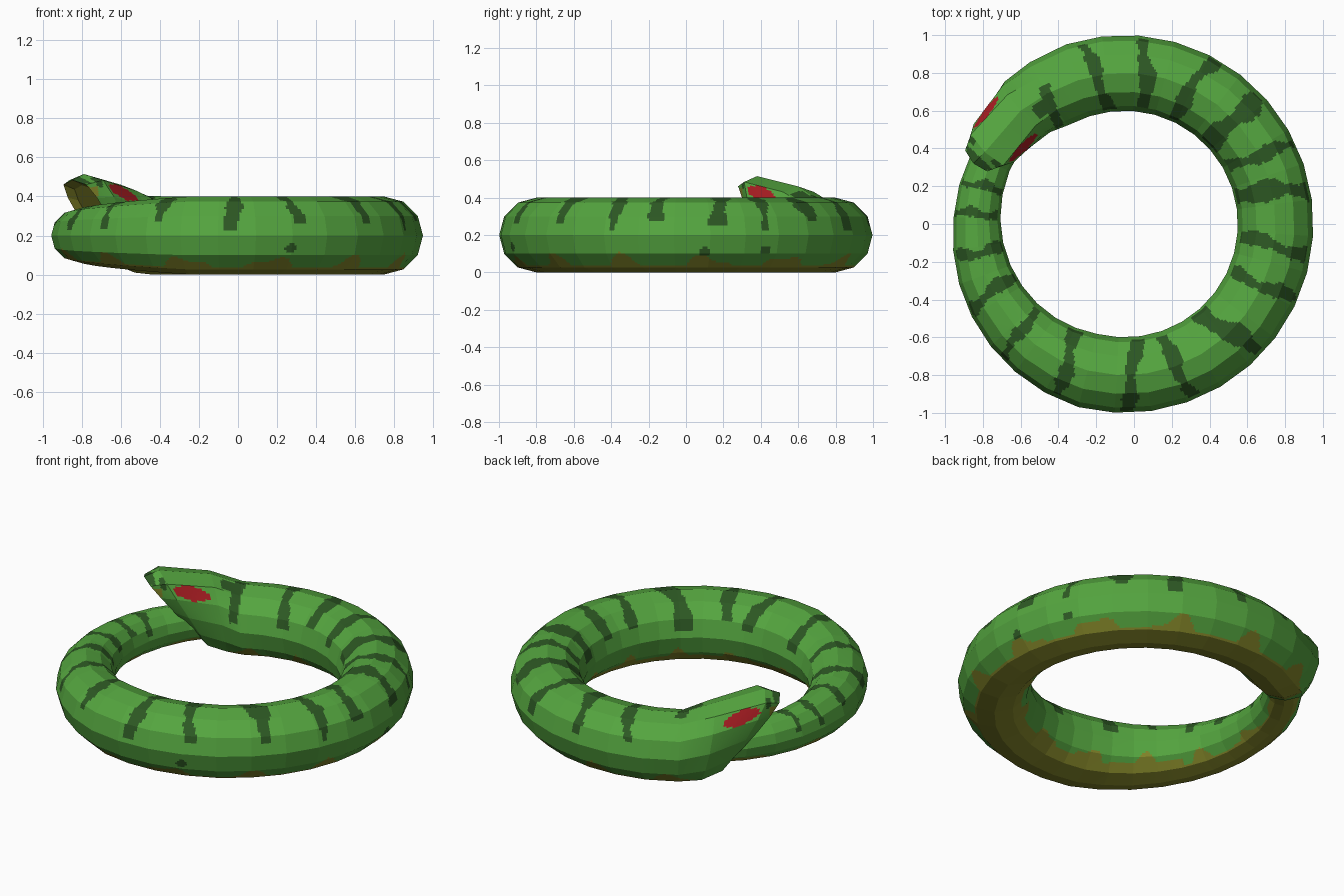
import bpy, bmesh, math
from mathutils import Vector

if "Cube" in bpy.data.objects:
    bpy.data.objects.remove(bpy.data.objects["Cube"])

SIDES = 12
CX = -0.05


def mat(name, col):
    m = bpy.data.materials.new(name)
    m.diffuse_color = (*col, 1)
    m.use_nodes = True
    m.node_tree.nodes["Principled BSDF"].inputs["Base Color"].default_value = m.diffuse_color
    return m


MATS = [mat("leaf_green", (0.09, 0.38, 0.05)),
        mat("dark_green_stripe", (0.026, 0.098, 0.017)),
        mat("olive_belly", (0.225, 0.235, 0.022)),
        mat("red_eye", (0.39, 0.012, 0.016))]


def ring(top, bottom, side, w, power=1.0, flare=0.0):
    """Twelve-sided section between a top and a bottom point."""
    mid, half = (top + bottom) / 2, (top - bottom) / 2
    pts = []
    for i in range(SIDES):
        a = 2 * math.pi * i / SIDES
        c = math.cos(a)
        c = math.copysign(abs(c) ** power, c) if abs(c) > 1e-6 else 0
        pts.append(mid + half * math.sin(a) + side * w * c * (1 + flare * math.sin(a)))
    return pts


def loft(name, rings, rule, nu=14, nv=8, caps=()):
    """Flat facets, each cut finely so that markings can be coloured by rule."""
    bm = bmesh.new()
    for r0, r1 in zip(rings, rings[1:]):
        for i in range(SIDES):
            j = (i + 1) % SIDES
            grid = [[bm.verts.new(r0[i].lerp(r0[j], v / nv).lerp(r1[i].lerp(r1[j], v / nv), u / nu))
                     for v in range(nv + 1)] for u in range(nu + 1)]
            for u in range(nu):
                for v in range(nv):
                    f = bm.faces.new((grid[u][v], grid[u][v + 1], grid[u + 1][v + 1], grid[u + 1][v]))
                    f.material_index = rule(f.calc_center_median())
    for k, m in caps:
        f = bm.faces.new([bm.verts.new(p) for p in rings[k]])
        f.material_index = m
    bmesh.ops.remove_doubles(bm, verts=bm.verts, dist=1e-5)
    bmesh.ops.recalc_face_normals(bm, faces=bm.faces)
    me = bpy.data.meshes.new(name)
    bm.to_mesh(me)
    bm.free()
    for m in MATS:
        me.materials.append(m)
    ob = bpy.data.objects.new(name, me)
    bpy.context.collection.objects.link(ob)
    return ob


def direction(t):
    return Vector((math.cos(math.radians(t)), math.sin(math.radians(t)), 0))


def taper(t):
    return min(max((-105 - t) / 75, 0), 1)


def radius(t):
    return 0.2 - 0.075 * taper(t) - 0.025 * max(0, (-180 - t) / 45)


# Stripes: angle in degrees, half width in degrees, lean towards the outside
STRIPES = [(100.5, 2.2, 3), (82, 2.7, 2), (63.7, 2.5, -2), (43.5, 3.5, 0),
           (27, 2.3, -2), (12.7, 3.4, -2), (-8, 2.3, -2), (-24, 2.2, 0), (-46, 3.6, 4),
           (-70, 2.5, 2), (-87, 2.4, -3), (-112.5, 2.4, 2), (-134, 2.0, 2), (-153, 2.3, 2),
           (-169, 2.0, 0), (-184, 1.6, 0), (-195, 1.6, 0)]
# Small dark spots on the outer flank: angle, height
SPOTS = [(6, 0.11), (26, 0.12), (-71, 0.135)]


def body_rule(p, is_head=False):
    t = math.degrees(math.atan2(p.y, p.x - CX))
    if t > 110 and not is_head:
        t -= 360
    rad = math.hypot(p.x - CX, p.y)
    r = 0.2 if is_head else radius(t)
    out = (rad - 0.8 + 0.018 * taper(t)) / r
    # Belly edge, wavy
    edge = 0.1 + 0.12 * max(0, math.sin(math.radians(t * 13)) + 0.4 * math.sin(math.radians(t * 29)))
    if out < 0 and -150 < t < 60:
        edge += 0.07
    if (p.z - 0.2 + r) / (2 * r) < edge:
        return 2
    if is_head:
        # Forked mark on the nape
        a = abs(t - 121 + 3 * out) < 2.2 and out < 0.25
        b = abs(t - 125) < 4 and abs(out + 0.25) < 0.18
        return 1 if p.z > 0.25 and (a or b) else 0
    for a, z in SPOTS:
        if out > 0 and ((t - a) / 1.7) ** 2 + ((p.z - z) / 0.024) ** 2 < 1:
            return 1
    for k, (c, hw, lean) in enumerate(STRIPES):
        d = t - c - lean * out
        low = (0.25 if out > 0 else 0.27) + 0.03 * math.sin(k * 2.3 + out)
        low = 0.2 + (low - 0.2) * r / 0.2
        wid = hw * (1 - 0.3 * out + 0.3 * math.sin(k * 1.7 + out * 5)) + 0.3 * math.sin(out * 17 + k)
        d += 0.8 * math.sin(out * 4 + k * 2.1)
        if p.z > low and abs(d) < max(wid, 0.9):
            return 1
    return 0


# Body: ring that tapers into the tail
NECK, END, SEG = 108, -227, 30
body = []
for i in range(SEG + 1):
    t = NECK + (END - NECK) * i / SEG
    r, d = radius(t), direction(t)
    c = Vector((CX, 0, 0.2)) + d * (0.8 - 0.018 * taper(t))
    up = Vector((0, 0, r))
    body.append(ring(c + up, c - up, d, r))
loft("snake_body", body, body_rule, caps=[(-1, 0)])

# Head: raised wedge whose snout leads over the shorter lower jaw
AX = Vector((-0.69, -0.724, 0)).normalized()
SIDE = Vector((-0.724, 0.69, 0)).normalized()
EYE = Vector((-0.69, 0.497, 0.42))


def head_rule(p):
    q = p - EYE
    s, l, z = q.dot(AX), q.dot(SIDE), q.z
    # Eyes: slanted patches on both cheeks
    if abs(l) > 0.07 and abs(s) < 0.1 and abs(z - 0.28 * s) < 0.036 * (1 - (s / 0.125) ** 2):
        return 3
    # Dark snout marks
    if s > 0.19 and z > 0.045 or (0.14 < s < 0.17 and abs(l) > 0.06 and z > 0.03):
        return 1
    # Pale lip
    if s > 0.16 and z < 0.03:
        return 2
    return body_rule(p, True) if s < 0.05 else 0


# Head sections: top point, bottom point, side direction, half width, power, flare
SECTIONS = [((-0.46, 0.69, 0.402), (-0.44, 0.69, 0.0), direction(121), 0.195, 1.0, 0),
            ((-0.60, 0.60, 0.46), (-0.53, 0.64, 0.01), direction(132), 0.18, 0.8, 0.08),
            ((-0.79, 0.38, 0.515), (-0.60, 0.57, 0.05), SIDE, 0.145, 0.5, 0.18),
            ((-0.85, 0.32, 0.485), (-0.64, 0.53, 0.12), SIDE, 0.105, 0.5, 0.1)]
head = [body[0]] + [ring(Vector(a), Vector(b), *rest) for a, b, *rest in SECTIONS]
loft("snake_head", head, head_rule)

# Mouth: lip inset, then recessed palate
lip = head[-1]
mid = sum(lip, Vector()) / SIDES
inner = [p.lerp(mid, 0.15) - AX * 0.05 for p in lip]
loft("mouth", [lip, inner], lambda p: 2, 1, 1, caps=[(-1, 2)])
